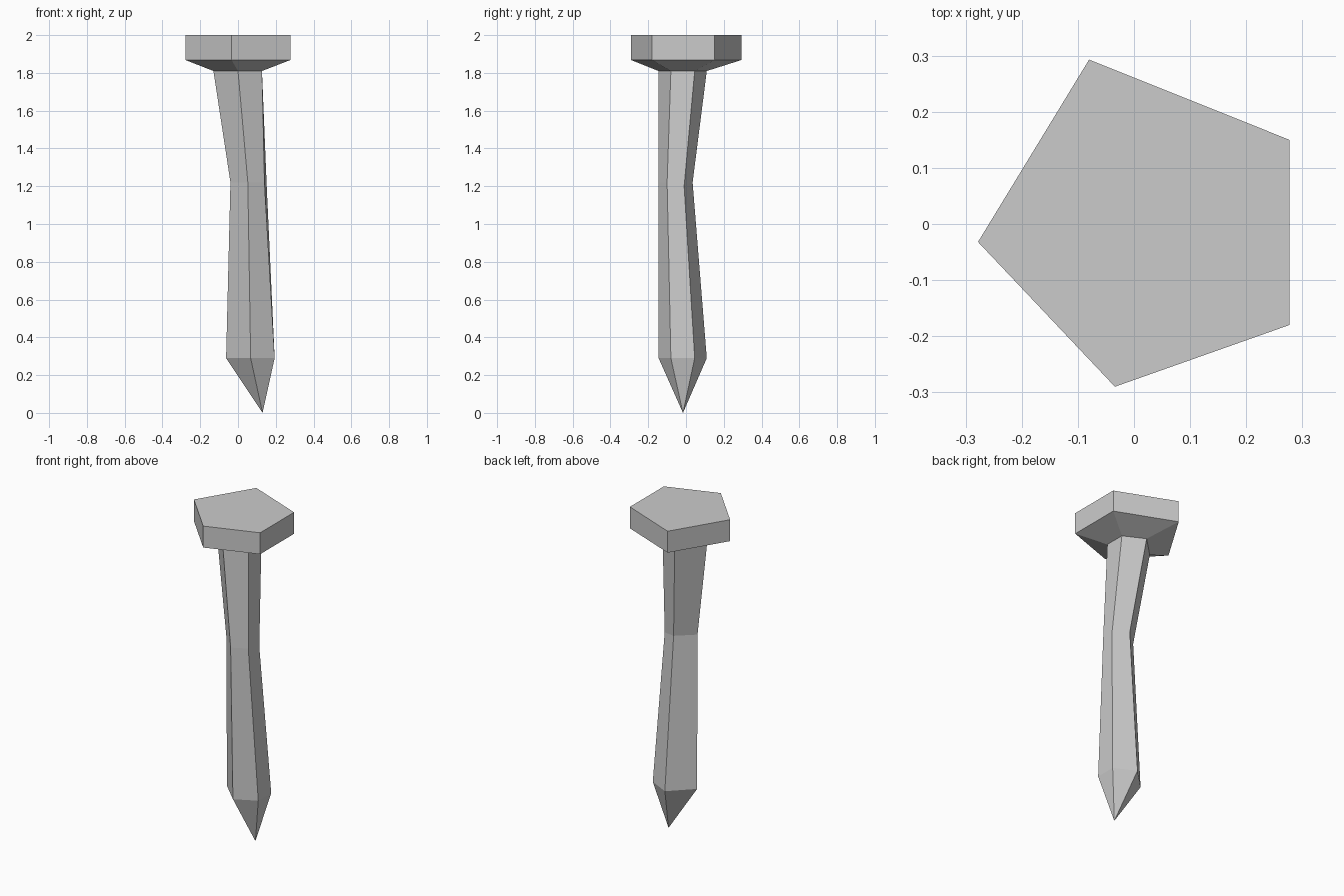
import bpy, bmesh

if "Cube" in bpy.data.objects:
    bpy.data.objects.remove(bpy.data.objects["Cube"])


def at(points, z):
    return [(x, y, z) for x, y in points]


def loft(name, rings, cap_top=False, tip=None):
    """Skin a stack of rings (top to bottom), with an optional cap and point."""
    bm = bmesh.new()
    loops = [[bm.verts.new(p) for p in ring] for ring in rings]
    n = len(loops[0])
    for a, b in zip(loops, loops[1:]):
        for i in range(n):
            j = (i + 1) % n
            bm.faces.new((a[i], a[j], b[j], b[i]))
    if cap_top:
        bm.faces.new(loops[0])
    if tip:
        t = bm.verts.new(tip)
        for i in range(n):
            bm.faces.new((loops[-1][i], loops[-1][(i + 1) % n], t))
    bmesh.ops.recalc_face_normals(bm, faces=bm.faces)
    # Open part boundaries meet the other part, so fix orientation from the outer side
    centre_z = sum(v.co.z for v in bm.verts) / len(bm.verts)
    side = max(bm.faces, key=lambda f: f.calc_center_median().x)
    if side.normal.x < 0:
        bmesh.ops.reverse_faces(bm, faces=bm.faces)
    mesh = bpy.data.meshes.new(name)
    bm.to_mesh(mesh)
    bm.free()
    obj = bpy.data.objects.new(name, mesh)
    bpy.context.collection.objects.link(obj)
    return obj


# Five-sided outlines, counter-clockwise from the left corner
head = [(-0.278, -0.032), (-0.034, -0.29), (0.277, -0.18), (0.277, 0.15), (-0.08, 0.293)]
shank = [(-0.13, -0.018), (0.0, -0.145), (0.127, -0.08), (0.127, 0.046), (0.0, 0.11)]
waist = [(-0.04, -0.055, 1.22), (0.052, -0.146, 1.22), (0.14, -0.10, 1.22),
         (0.152, -0.01, 1.2), (0.06, 0.035, 1.22)]
foot = [(x + 0.067, y) for x, y in shank]

# Head: flat pentagonal plate with a bevelled underside
loft("nail_head", [at(head, 2.0), at(head, 1.868), at(shank, 1.81)], cap_top=True)

# Shank: bent, pinched in the middle and ending in an off-centre point
loft("nail_shank", [at(shank, 1.81), waist, at(foot, 0.29)], tip=(0.13, -0.016, 0.0))
